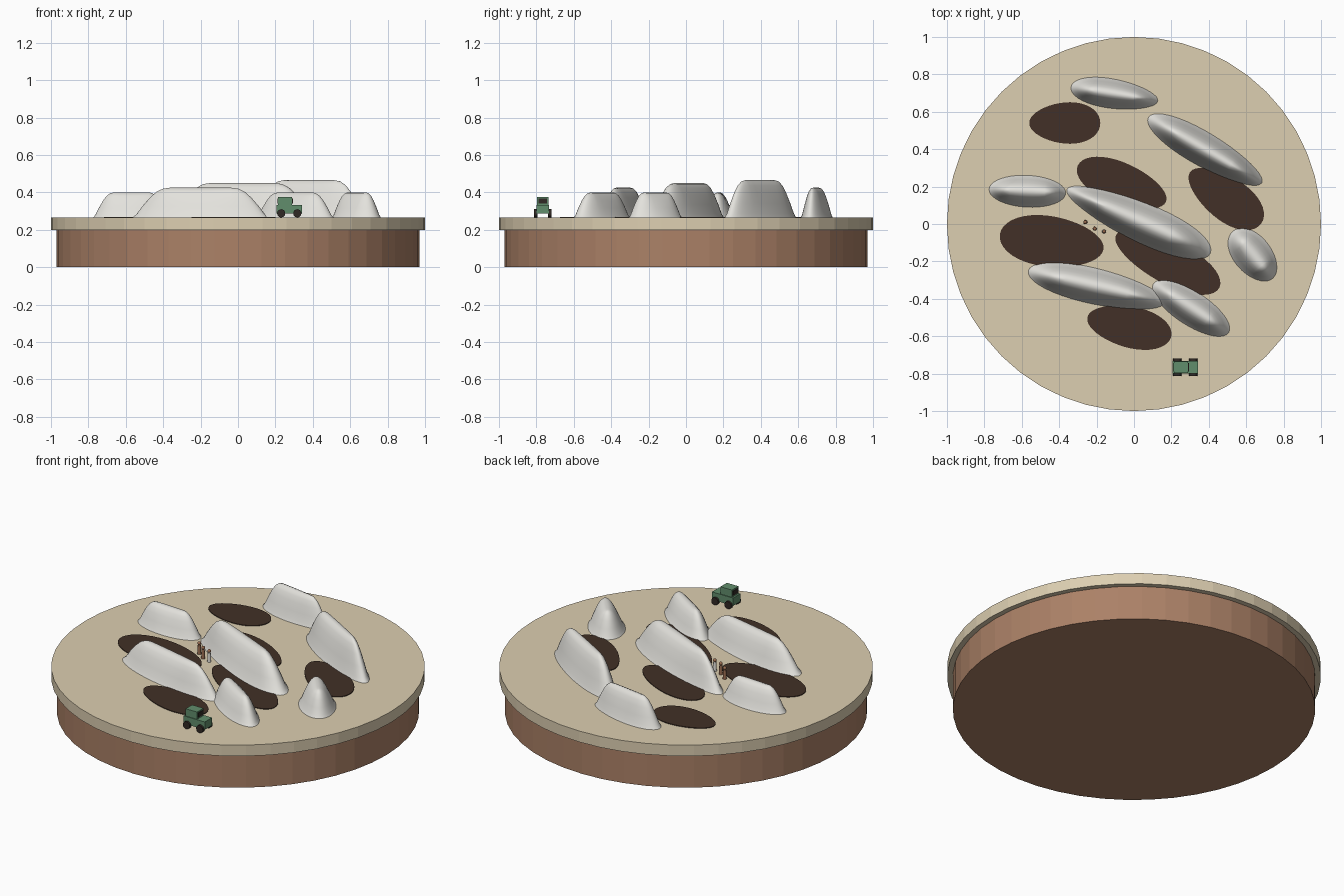
import bpy, bmesh, math
from mathutils import Vector, Matrix

cube = bpy.data.objects.get("Cube")
if cube:
    bpy.data.objects.remove(cube, do_unlink=True)

GROUND = 0.265


def material(name, r, g, b):
    m = bpy.data.materials.new(name)
    m.use_nodes = True
    m.diffuse_color = (r, g, b, 1)
    bsdf = m.node_tree.nodes["Principled BSDF"]
    bsdf.inputs["Base Color"].default_value = (r, g, b, 1)
    bsdf.inputs["Roughness"].default_value = 0.8
    return m


sand = material("sand", 0.72, 0.62, 0.44)
earth = material("earth brown", 0.41, 0.22, 0.135)
stone = material("pale stone", 0.77, 0.76, 0.72)
soil = material("dark soil", 0.054, 0.03, 0.02)
green = material("vehicle green", 0.12, 0.27, 0.15)
black = material("tyre black", 0.03, 0.022, 0.018)
skin = material("warm brown", 0.32, 0.15, 0.08)
cloth = material("white cloth", 0.75, 0.73, 0.68)


def finish(name, bm, mat, smooth=None):
    bmesh.ops.recalc_face_normals(bm, faces=bm.faces)
    mesh = bpy.data.meshes.new(name)
    bm.to_mesh(mesh)
    bm.free()
    mesh.materials.append(mat)
    ob = bpy.data.objects.new(name, mesh)
    bpy.context.collection.objects.link(ob)
    if smooth:
        bpy.ops.object.select_all(action='DESELECT')
        ob.select_set(True)
        bpy.context.view_layer.objects.active = ob
        bpy.ops.object.shade_smooth_by_angle(angle=math.radians(smooth))
    return ob


def cylinder(name, r1, r2, z0, z1, mat, sides, x=0, y=0, smooth=None):
    bm = bmesh.new()
    bmesh.ops.create_cone(bm, cap_ends=True, segments=sides, radius1=r1, radius2=r2,
                          depth=z1 - z0, matrix=Matrix.Translation((x, y, (z0 + z1) / 2)))
    return finish(name, bm, mat, smooth)


def box(name, x, y, z, mat):
    """Box from (low, high) pairs on each axis."""
    bm = bmesh.new()
    bmesh.ops.create_cube(bm, size=1)
    for v in bm.verts:
        v.co = Vector([(lo + hi) / 2 + c * (hi - lo) for c, (lo, hi) in zip(v.co, (x, y, z))])
    return finish(name, bm, mat)


def outline(a, b, taper, count=40):
    """Egg shaped outline; positive taper makes the left end blunter."""
    pts = []
    for i in range(count):
        c, s = math.cos(math.tau * i / count), math.sin(math.tau * i / count)
        pts.append((a * c, b * s * (1 - taper * c)))
    return pts


def loft(name, x, y, angle, rings, mat, smooth=None):
    """Skin a stack of rings, cap the top and turn it into place."""
    bm = bmesh.new()
    loops = [[bm.verts.new(p) for p in ring] for ring in rings]
    n = len(loops[0])
    for low, high in zip(loops, loops[1:]):
        for i in range(n):
            j = (i + 1) % n
            bm.faces.new((low[i], low[j], high[j], high[i]))
    if smooth is None:
        bm.faces.new(loops[-1])
    bmesh.ops.remove_doubles(bm, verts=bm.verts, dist=0.0005)
    bm.transform(Matrix.Translation((x, y, 0)) @ Matrix.Rotation(math.radians(angle), 4, 'Z'))
    return finish(name, bm, mat, smooth)


# Round plinth
cylinder("base_drum", 0.97, 0.97, 0, 0.2, earth, 48)
cylinder("ground_disc", 1, 1, 0.2, GROUND, sand, 48)

# Long ridged rocks: scale towards the ridge line, share of height
PROFILE = [(1, 0), (0.89, 0.11), (0.73, 0.38), (0.53, 0.67), (0.36, 0.86), (0.18, 0.97), (0, 1)]


def rock(name, x, y, a, b, angle, top, taper):
    height = top - GROUND
    rings = []
    for k, h in PROFILE:
        ring = []
        for px, py in outline(a, b, taper):
            ridge = max(-0.45 * a, min(0.45 * a, px))
            ring.append((ridge + (px - ridge) * k, py * k, GROUND + height * h))
        rings.append(ring)
    loft(name, x, y, angle, rings, stone, smooth=70)


rock("back_rock", -0.105, 0.695, 0.235, 0.078, -9, 0.425, 0.15)
rock("back_left_rock", 0.38, 0.395, 0.35, 0.09, -30, 0.465, 0.1)
rock("right_rock", -0.57, 0.175, 0.205, 0.085, -3, 0.4, 0)
rock("centre_rock", 0.025, 0.015, 0.42, 0.105, -24, 0.45, -0.2)
rock("front_rock", -0.2, -0.335, 0.375, 0.095, -13, 0.425, 0.1)
rock("front_left_rock", 0.305, -0.45, 0.24, 0.09, -33, 0.4, 0)
rock("left_rock", 0.635, -0.165, 0.165, 0.1, -50, 0.4, 0.05)


# Dark soil patches as thin plates
def patch(name, x, y, a, b, angle, taper):
    rings = [[(px, py, z) for px, py in outline(a, b, taper)] for z in (GROUND, GROUND + 0.004)]
    loft(name, x, y, angle, rings, soil)


patch("back_soil", -0.37, 0.54, 0.19, 0.11, 0, -0.15)
patch("middle_back_soil", -0.065, 0.215, 0.255, 0.11, -22, 0.1)
patch("left_soil", 0.49, 0.14, 0.235, 0.115, -36, -0.15)
patch("right_soil", -0.44, -0.095, 0.28, 0.135, -8, 0.1)
patch("middle_front_soil", 0.18, -0.2, 0.31, 0.115, -27, -0.1)
patch("front_soil", -0.025, -0.55, 0.23, 0.11, -13, -0.1)

# Small off-road vehicle, nose towards +x
box("car_body", (0.205, 0.343), (-0.8, -0.732), (0.287, 0.333), green)
box("car_cab", (0.215, 0.29), (-0.796, -0.736), (0.333, 0.376), green)
box("windscreen", (0.29, 0.293), (-0.789, -0.743), (0.341, 0.368), black)
box("rear_window", (0.212, 0.215), (-0.789, -0.743), (0.341, 0.368), black)
for end, x in (("rear", 0.231), ("front", 0.317)):
    for side, y in (("right", -0.803), ("left", -0.729)):
        bm = bmesh.new()
        spin = Matrix.Translation((x, y, 0.288)) @ Matrix.Rotation(math.pi / 2, 4, 'X')
        bmesh.ops.create_cone(bm, cap_ends=True, segments=16, radius1=0.022,
                              radius2=0.022, depth=0.018, matrix=spin)
        finish(f"{end}_{side}_wheel", bm, black)

# Three standing figures
for i, (x, y, mat) in enumerate(((-0.26, 0.01, skin), (-0.21, -0.025, skin), (-0.16, -0.04, cloth))):
    cylinder(f"figure_{i}_body", 0.011, 0.008, GROUND, GROUND + 0.055, mat, 12, x, y, smooth=40)
    bm = bmesh.new()
    bmesh.ops.create_uvsphere(bm, u_segments=12, v_segments=8, radius=0.01,
                              matrix=Matrix.Translation((x, y, GROUND + 0.063)))
    finish(f"figure_{i}_head", bm, skin, smooth=60)
